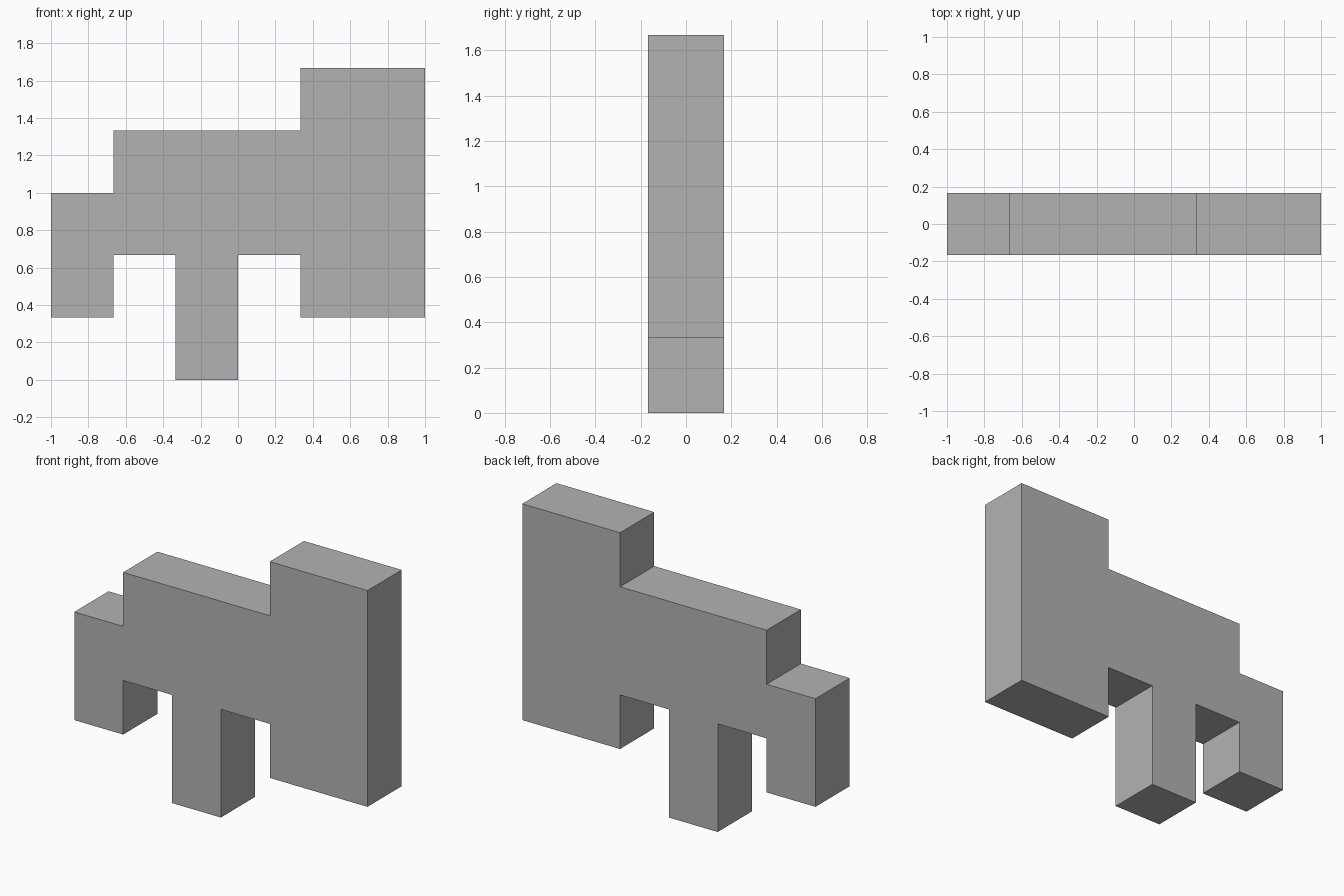
import bpy
import bmesh

cube = bpy.data.objects.get("Cube")
if cube:
    bpy.data.objects.remove(cube, do_unlink=True)

U = 1 / 3  # block module

grey = bpy.data.materials.new("plain_grey")
grey.use_nodes = True
colour = (0.45, 0.45, 0.45, 1)
grey.diffuse_color = colour
grey.node_tree.nodes["Principled BSDF"].inputs["Base Color"].default_value = colour

# Stepped side outline in block modules (x, z)
outline = [(-3, 1), (-2, 1), (-2, 2), (-1, 2), (-1, 0), (0, 0), (0, 2), (1, 2),
           (1, 1), (3, 1), (3, 5), (1, 5), (1, 4), (-2, 4), (-2, 3), (-3, 3)]

# Extrude the outline one module deep
bm = bmesh.new()
front = bm.faces.new([bm.verts.new((x * U, -U / 2, z * U)) for x, z in outline])
extruded = bmesh.ops.extrude_face_region(bm, geom=[front], use_keep_orig=True)["geom"]
back_verts = [g for g in extruded if isinstance(g, bmesh.types.BMVert)]
bmesh.ops.translate(bm, verts=back_verts, vec=(0, U, 0))
bmesh.ops.recalc_face_normals(bm, faces=bm.faces)

mesh = bpy.data.meshes.new("stepped_block_body")
bm.to_mesh(mesh)
bm.free()
mesh.materials.append(grey)
body = bpy.data.objects.new("stepped_block_body", mesh)
bpy.context.collection.objects.link(body)
